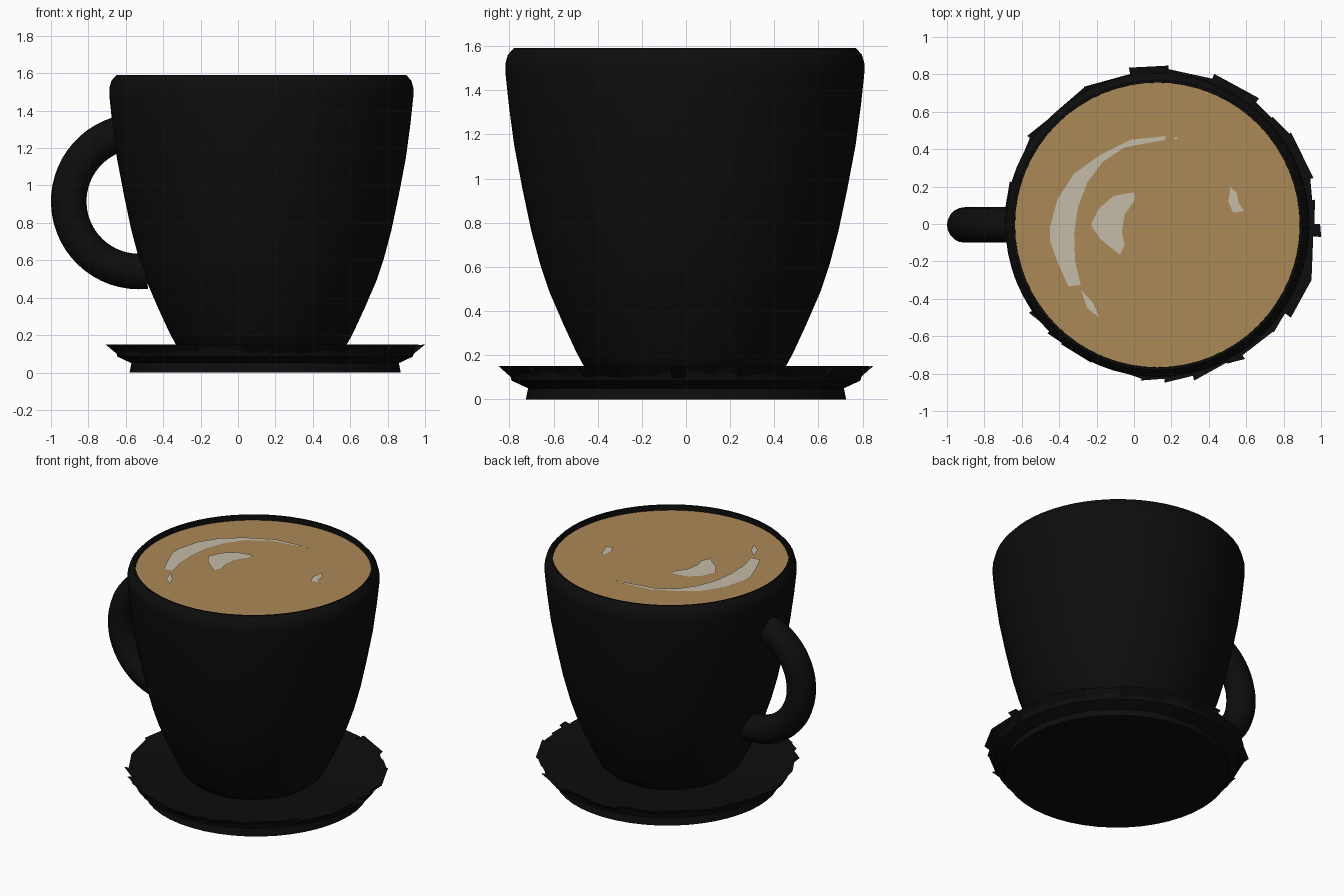
import bpy, bmesh, math, random

cube = bpy.data.objects.get("Cube")
if cube:
    bpy.data.objects.remove(cube, do_unlink=True)

random.seed(4)
CX, CY = 0.125, -0.005      # cup axis
SX = 0.145                  # saucer axis
COFFEE_Z = 1.555


def material(name, rgb):
    m = bpy.data.materials.new(name)
    m.use_nodes = True
    m.diffuse_color = (*rgb, 1)
    m.node_tree.nodes["Principled BSDF"].inputs["Base Color"].default_value = (*rgb, 1)
    return m


black = material("black glaze", (0.004, 0.004, 0.004))
tan = material("milky coffee", (0.41, 0.25, 0.095))
cream = material("cream foam", (0.56, 0.50, 0.39))


def finish(bm, name, mat, smooth=None):
    mesh = bpy.data.meshes.new(name)
    bm.to_mesh(mesh)
    bm.free()
    obj = bpy.data.objects.new(name, mesh)
    bpy.context.collection.objects.link(obj)
    mesh.materials.append(mat)
    if smooth:
        bpy.ops.object.select_all(action="DESELECT")
        obj.select_set(True)
        bpy.context.view_layer.objects.active = obj
        bpy.ops.object.shade_smooth_by_angle(angle=math.radians(smooth))
    return obj


def lathe(name, profile, centre, mat, steps=64):
    """Spin a (radius, height) profile around a vertical axis."""
    bm = bmesh.new()
    verts = [bm.verts.new((centre[0] + r, centre[1], z)) for r, z in profile]
    edges = [bm.edges.new(pair) for pair in zip(verts, verts[1:])]
    bmesh.ops.spin(bm, geom=verts + edges, cent=(*centre, 0), axis=(0, 0, 1),
                   angle=math.tau, steps=steps)
    bmesh.ops.remove_doubles(bm, verts=bm.verts, dist=0.0005)
    bmesh.ops.recalc_face_normals(bm, faces=bm.faces)
    return finish(bm, name, mat, 40)


# Cup wall, from the base up over the rim and down inside
lathe("cup_body", [
    (0, 0.085), (0.34, 0.09), (0.41, 0.11), (0.46, 0.155), (0.49, 0.21),
    (0.55, 0.34), (0.615, 0.49), (0.655, 0.61), (0.695, 0.76), (0.735, 0.95),
    (0.773, 1.15), (0.797, 1.33), (0.813, 1.48), (0.813, 1.52), (0.802, 1.56),
    (0.775, 1.59), (0.762, 1.59), (0.76, 1.5), (0.7, 1.0), (0.45, 0.2), (0, 0.16),
], (CX, CY), black)

# Coffee surface
bm = bmesh.new()
bmesh.ops.create_circle(bm, cap_ends=True, segments=64, radius=0.763)
bmesh.ops.translate(bm, verts=bm.verts, vec=(CX, CY, COFFEE_Z))
finish(bm, "coffee", tan)

# Foam marks on the coffee
foam = {
    "foam_arc": [(.17, .47), (-.02, .45), (-.18, .37), (-.32, .27), (-.41, .13),
                 (-.45, -.02), (-.45, -.09), (-.41, -.2), (-.35, -.335), (-.285, -.325),
                 (-.315, -.2), (-.32, -.05), (-.3, .09), (-.25, .22), (-.17, .33),
                 (-.05, .41), (.165, .45)],
    "foam_tail": [(-.285, -.35), (-.25, -.45), (-.185, -.5), (-.22, -.42)],
    "foam_blob": [(0, .17), (-.11, .15), (-.19, .08), (-.23, -.005), (-.18, -.08),
                  (-.075, -.165), (-.05, -.11), (-.065, -.04), (-.05, .05), (.005, .13)],
    "foam_fleck": [(.515, .2), (.55, .165), (.56, .11), (.59, .07), (.53, .06), (.505, .12)],
    "foam_speck": [(.21, .46), (.235, .465), (.225, .45)],
}
for name, outline in foam.items():
    bm = bmesh.new()
    face = bm.faces.new([bm.verts.new((x, y, COFFEE_Z + 0.005)) for x, y in outline])
    face.normal_update()
    if face.normal.z < 0:
        face.normal_flip()
    bmesh.ops.triangulate(bm, faces=[face])
    finish(bm, name, cream)

# Handle: a round tube along an arc, both ends sunk in the cup wall
bm = bmesh.new()
rings = []
for i in range(33):
    a = math.radians(76 + 200 * i / 32)
    ring = []
    for j in range(20):
        b = math.tau * j / 20
        r = 0.375 + 0.095 * math.cos(b)
        ring.append(bm.verts.new((-0.53 + r * math.cos(a), CY + 0.095 * math.sin(b),
                                  0.915 + r * math.sin(a))))
    rings.append(ring)
for p, q in zip(rings, rings[1:]):
    for j in range(20):
        k = (j + 1) % 20
        bm.faces.new((p[j], p[k], q[k], q[j]))
bm.faces.new(rings[0])
bm.faces.new(rings[-1])
bmesh.ops.recalc_face_normals(bm, faces=bm.faces)
finish(bm, "handle", black, 40)

# Saucer dish with its foot
lathe("saucer", [
    (0, 0), (0.725, 0), (0.715, 0.05), (0.79, 0.085), (0.805, 0.143), (0.77, 0.143),
    (0.62, 0.115), (0.45, 0.09), (0, 0.08),
], (SX, 0), black, 48)

# Chipped saucer edge: straight wedges of uneven length and reach
bm = bmesh.new()
angle = 0.0
while angle < math.tau - 0.05:
    end = min(angle + random.uniform(0.1, 0.34), math.tau)
    ends = []
    for a in (angle, end):
        reach = random.uniform(0.815, 0.86)
        ends.append([bm.verts.new((SX + r * math.cos(a), r * math.sin(a), z))
                     for r, z in ((0.74, 0.135), (reach, 0.15), (0.77, 0.08))])
    p, q = ends
    for j in range(3):
        k = (j + 1) % 3
        bm.faces.new((p[j], p[k], q[k], q[j]))
    bm.faces.new(p)
    bm.faces.new(q)
    angle = end
bmesh.ops.recalc_face_normals(bm, faces=bm.faces)
finish(bm, "saucer_chipped_edge", black)
